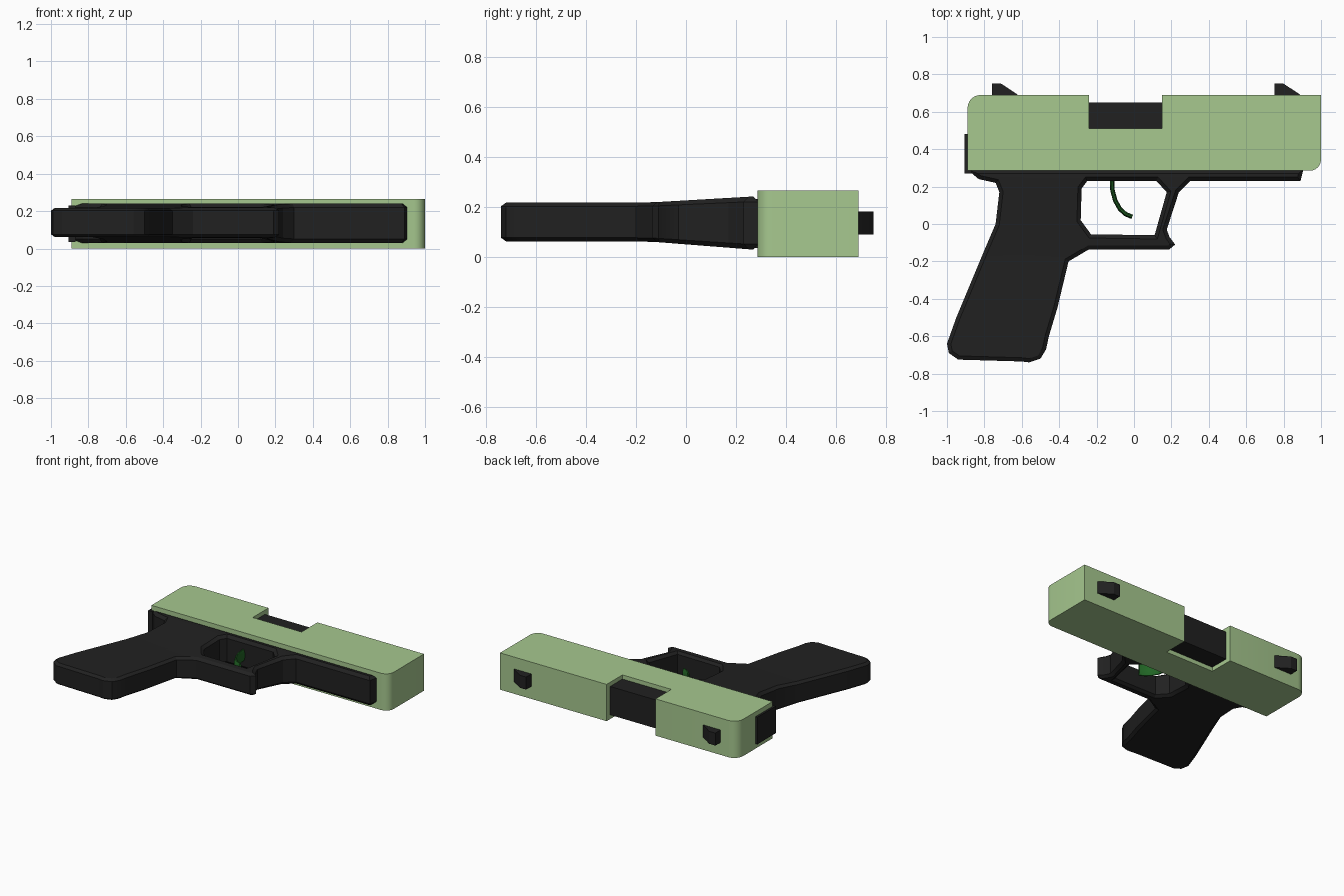
import bpy, bmesh, math

cube = bpy.data.objects.get("Cube")
if cube:
    bpy.data.objects.remove(cube, do_unlink=True)


def material(name, rgb):
    m = bpy.data.materials.new(name)
    m.use_nodes = True
    m.diffuse_color = (*rgb, 1)
    m.node_tree.nodes["Principled BSDF"].inputs["Base Color"].default_value = (*rgb, 1)
    return m


GREEN = material("pale_green", (0.385, 0.58, 0.275))
BLACK = material("charcoal", (0.015, 0.015, 0.015))
DARK = material("dark_green", (0.015, 0.13, 0.018))


def finish(ob, mat, angle=30):
    """Give an object its colour and angle-limited smooth shading."""
    ob.data.materials.clear()
    ob.data.materials.append(mat)
    bpy.ops.object.select_all(action='DESELECT')
    ob.select_set(True)
    bpy.context.view_layer.objects.active = ob
    bpy.ops.object.shade_smooth_by_angle(angle=math.radians(angle))


def prism(name, outline, z0, z1, mat):
    """Extrude a flat outline between two heights."""
    bm = bmesh.new()
    face = bm.faces.new([bm.verts.new((x, y, z0)) for x, y in outline])
    top = bmesh.ops.extrude_face_region(bm, geom=[face])["geom"]
    for v in top:
        if isinstance(v, bmesh.types.BMVert):
            v.co.z = z1
    bmesh.ops.recalc_face_normals(bm, faces=bm.faces)
    me = bpy.data.meshes.new(name)
    bm.to_mesh(me)
    bm.free()
    ob = bpy.data.objects.new(name, me)
    bpy.context.collection.objects.link(ob)
    finish(ob, mat)
    return ob


def box(name, x0, x1, y0, y1, z0, z1, mat):
    return prism(name, [(x0, y0), (x1, y0), (x1, y1), (x0, y1)], z0, z1, mat)


def arc(cx, cy, r, start):
    """Quarter circle, counter-clockwise from a start angle in degrees."""
    return [(cx + r * math.cos(math.radians(start + i * 15)),
             cy + r * math.sin(math.radians(start + i * 15))) for i in range(7)]


def curve_object(name, splines, cyclic):
    cu = bpy.data.curves.new(name, 'CURVE')
    for pts in splines:
        s = cu.splines.new('POLY')
        s.points.add(len(pts) - 1)
        for p, (x, y) in zip(s.points, pts):
            p.co = (x, y, 0, 1)
        s.use_cyclic_u = cyclic
    ob = bpy.data.objects.new(name, cu)
    bpy.context.collection.objects.link(ob)
    return ob


def to_mesh(ob, move):
    """Turn a curve into a clean mesh, moving each vertex by a rule."""
    bpy.ops.object.select_all(action='DESELECT')
    ob.select_set(True)
    bpy.context.view_layer.objects.active = ob
    bpy.ops.object.convert(target='MESH')
    ob = bpy.context.view_layer.objects.active
    bm = bmesh.new()
    bm.from_mesh(ob.data)
    bmesh.ops.remove_doubles(bm, verts=bm.verts, dist=0.0005)
    for v in bm.verts:
        v.co.z = move(v.co)
    bmesh.ops.recalc_face_normals(bm, faces=bm.faces)
    bm.to_mesh(ob.data)
    bm.free()
    return ob


# Slide with two rounded corners and a notch through its upper edge
slide = [(-0.89, 0.285), *arc(0.94, 0.345, 0.06, 270), (1.0, 0.69),
         (0.15, 0.69), (0.15, 0.51), (-0.24, 0.51), (-0.24, 0.69),
         *arc(-0.82, 0.62, 0.07, 90)]
prism("slide", slide, 0, 0.265, GREEN)
box("barrel", -0.26, 0.17, 0.49, 0.65, 0.03, 0.235, BLACK)
box("back_plate", -0.905, -0.87, 0.27, 0.48, 0.035, 0.23, BLACK)

# Sights, each a block sloping down toward the muzzle
for name, x in (("rear_sight", -0.76), ("front_sight", 0.75)):
    prism(name, [(x, 0.68), (x + 0.15, 0.68), (x + 0.135, 0.694),
                 (x + 0.05, 0.75), (x, 0.75)], 0.09, 0.18, BLACK)

# Frame and grip with the guard opening, chamfered all round
outer = [(-0.89, 0.29), (-0.83, 0.24), (-0.74, 0.22), (-0.72, 0.17), (-0.74, 0),
         (-0.8, -0.14), (-0.9, -0.38), (-0.95, -0.5), (-1, -0.64), (-0.99, -0.69),
         (-0.94, -0.725), (-0.6, -0.735), (-0.56, -0.74), (-0.5, -0.72),
         (-0.47, -0.67), (-0.455, -0.6), (-0.41, -0.45), (-0.35, -0.2),
         (-0.24, -0.135), (0.19, -0.135), (0.22, -0.11), (0.19, -0.07),
         (0.175, -0.03), (0.24, 0.17), (0.3, 0.23), (0.89, 0.23), (0.905, 0.29)]
inner = [(-0.25, 0.23), (-0.28, 0.19), (-0.285, 0.02), (-0.23, -0.055),
         (0.11, -0.06), (0.175, 0.17), (0.12, 0.23)]
frame = curve_object("frame_and_grip", [outer, inner], True)
frame.data.dimensions = '2D'
frame.data.fill_mode = 'BOTH'
frame.data.extrude = 0.085
frame.data.bevel_depth = 0.02
frame.data.bevel_resolution = 0
frame.data.offset = -0.02


def taper(co):
    """Thin the frame from the slide down to the grip."""
    t = min(1, max(0, (0.25 - co.y) / 0.4))
    return 0.135 + 0.004 * t + co.z * (1 - 0.26 * t)


finish(to_mesh(frame, taper), BLACK, 25)

# Curved trigger, a tube stretched sideways into a blade
trigger = curve_object("trigger", [[(-0.118, 0.24), (-0.115, 0.18), (-0.1, 0.125),
                                    (-0.075, 0.08), (-0.045, 0.053), (-0.01, 0.038)]], False)
trigger.data.dimensions = '3D'
trigger.data.bevel_depth = 0.012
trigger.data.bevel_resolution = 3
trigger.data.use_fill_caps = True
finish(to_mesh(trigger, lambda co: 0.135 + co.z * 3.6), DARK, 50)
